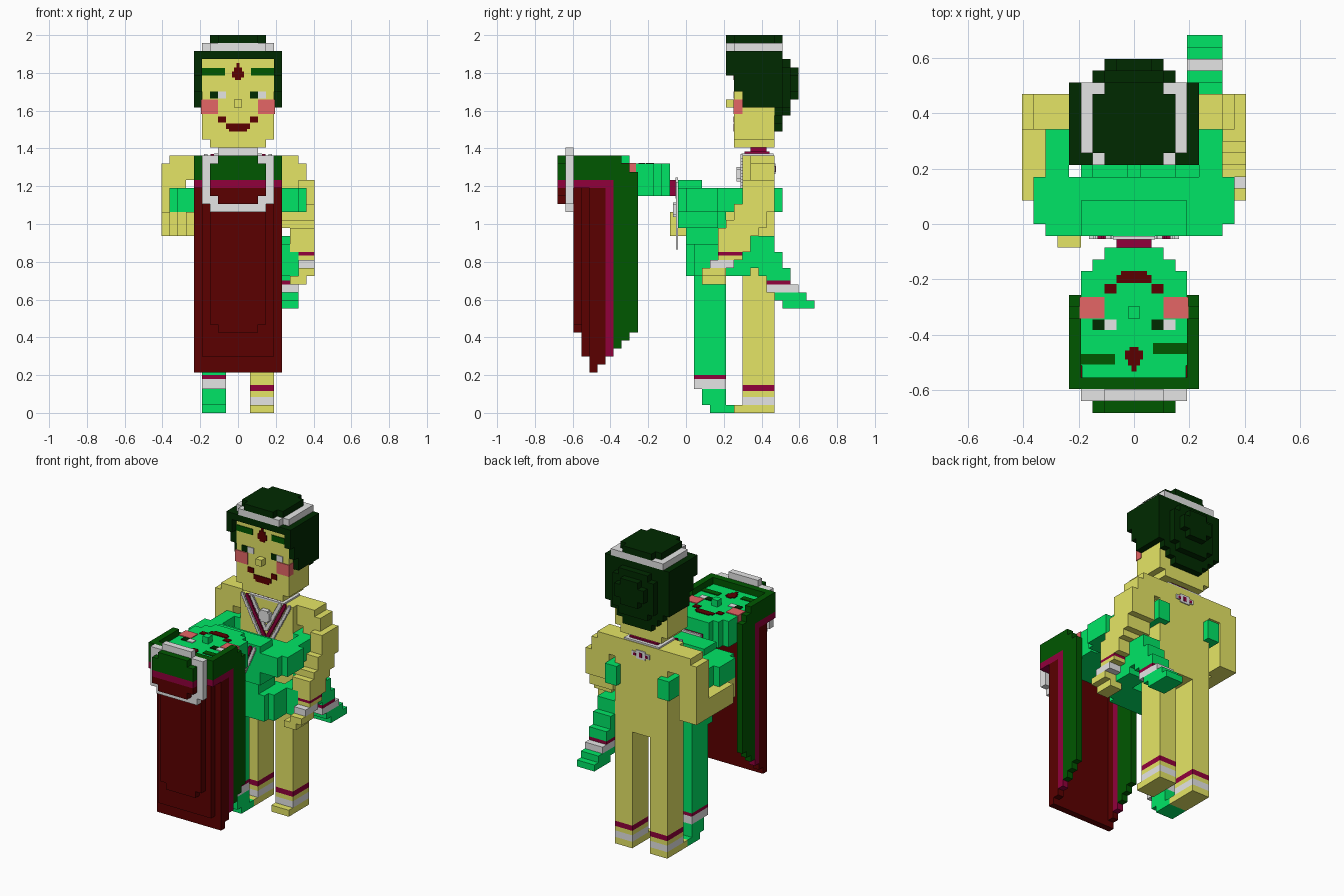
import bpy, bmesh

if "Cube" in bpy.data.objects:
    bpy.data.objects.remove(bpy.data.objects["Cube"])

UNIT = 2 / 47  # size of one block


def linear(byte):
    c = byte / 255
    return c / 12.92 if c < 0.04 else ((c + 0.055) / 1.055) ** 2.4


def colour(name, hexcode):
    mat = bpy.data.materials.new(name)
    rgba = [linear(b) for b in bytes.fromhex(hexcode)] + [1]
    mat.diffuse_color = rgba
    mat.use_nodes = True
    mat.node_tree.nodes["Principled BSDF"].inputs["Base Color"].default_value = rgba
    return mat


skin = colour("golden skin", "e5e566")
green = colour("green skin", "00e566")
leaf = colour("leaf green", "005700")
dark = colour("dark hair", "002a00")
crimson = colour("crimson", "91003b")
maroon = colour("maroon", "5b0000")
pink = colour("pink", "e56666")
white = colour("silver white", "e5e5e5")


def part(name, mat, *boxes):
    """One object made of blocks (x0, x1, y0, y1, z0, z1), in block units."""
    bm = bmesh.new()
    for b in boxes:
        lo, hi = b[0::2], b[1::2]
        cube = bmesh.ops.create_cube(bm, size=1)["verts"]
        for v in cube:
            v.co = [(hi[i] if v.co[i] > 0 else lo[i]) * UNIT for i in range(3)]
    mesh = bpy.data.meshes.new(name)
    bm.to_mesh(mesh)
    bm.free()
    mesh.materials.append(mat)
    obj = bpy.data.objects.new(name, mesh)
    bpy.context.collection.objects.link(obj)
    return obj


def mid(half, *rest):
    """Block centred on x."""
    return (-half, half, *rest)


def pair(x0, x1, *rest):
    """Block and its mirror image."""
    return (x0, x1, *rest), (-x1, -x0, *rest)


def face(prefix, place, brow_shift):
    """Painted face; place() turns (x0, x1, low, high, depth, out) into a block."""
    thin = 0.12

    def plate(name, mat, *rects):
        part(prefix + name, mat, *[place(*r, -thin, thin) for r in rects])

    plate("mouth", maroon, mid(1.5, 2.3, 3), mid(1.1, 2, 2.3), *pair(1.5, 2.5, 3.1, 3.9))
    plate("forehead_mark", maroon, mid(0.4, 8.4, 8.7), mid(0.75, 8.7, 9.5),
          mid(0.5, 9.5, 10), mid(0.2, 10, 10.5))
    plate("pupils", dark, (-3.5, -2.5, 6.1, 7), (1.5, 2.5, 6.1, 7))
    plate("eye_whites", white, (-2.5, -1.5, 6.1, 7), (2.5, 3.5, 6.1, 7))
    plate("right_brow", leaf, (-4.5, -1.6, 9, 9.9))
    plate("left_brow", leaf, (1.6, 4.5, 9 - brow_shift, 9.9 - brow_shift))
    part(prefix + "cheeks", pink, *[place(*r, -1, thin) for r in pair(2.5, 4.6, 4.2, 6)])


def chain(name, mat, width, top, bottom, y):
    """Hanging V of small beads."""
    steps = 20
    beads = []
    for i in range(steps):
        x = width * (1 - i / steps)
        z = top + (bottom - top) * i / steps
        beads += pair(x - 0.2, x + 0.2, y - 0.15, y + 0.1, z - 0.4, z + 0.2)
    part(name, mat, *beads)


# Standing figure: head and hair
part("standing_head", skin, mid(4.5, 6, 11, 34, 44), mid(3.5, 6, 11, 33, 34))
part("standing_nose", skin, mid(0.5, 5, 6, 38, 39))
face("standing_", lambda x0, x1, a, b, d, o: (x0, x1, 6 - o, 6 - d, 33 + a, 33 + b), 0)
part("standing_hair", dark,
     mid(5.5, 5, 12, 44, 45), *pair(4.5, 5.5, 5, 6, 42, 44),
     *pair(4.5, 5.5, 6, 12, 40, 44), *pair(4.5, 5.5, 7, 12, 38, 40),
     mid(4.5, 11, 12, 37, 44), mid(3.5, 11, 12, 36, 37), mid(2.5, 11, 12, 35, 36),
     mid(3.5, 12, 13, 38, 43), mid(2.5, 12, 13, 37, 44),
     mid(2.5, 13, 14, 40, 42), mid(1.5, 13, 14, 39, 43))
part("standing_hair_band", white, mid(4.5, 6, 12, 45, 46), mid(3.5, 5, 6, 45, 46))
part("standing_hair_bun", dark, mid(3.5, 6, 11, 46, 47), mid(2.5, 5, 12, 46, 47))
part("standing_neck", crimson, mid(1.5, 8, 10, 32, 33), mid(2.4, 7.3, 10.4, 32, 32.5))
part("standing_collar", white, mid(3, 6.9, 10.9, 32, 32.25))

# Standing figure: body, legs and anklets
part("standing_torso", skin, mid(4.5, 7, 11, 18, 32))
part("standing_legs", skin, *pair(1.5, 4.5, 7, 11, 3.5, 18), *pair(1.5, 4.5, 7, 11, 2, 2.7))
part("standing_anklets", white, *pair(1.5, 4.5, 7, 11, 1, 2))
part("standing_ankle_bands", crimson, *pair(1.5, 4.5, 7, 11, 2.7, 3.5))
part("standing_feet", skin, *pair(1.5, 4.5, 6, 11, 0, 1))
chain("standing_long_necklace", white, 4, 32, 24.5, 6.9)
chain("standing_middle_necklace", crimson, 3.2, 32, 26, 6.9)
chain("standing_short_necklace", white, 2.4, 32, 27.5, 6.9)
part("standing_pendant", white, mid(0.6, 6.3, 7, 28.8, 30.6), mid(0.9, 6.3, 7, 29.1, 30.3))
part("back_clasp", white, mid(1.5, 11, 11.15, 30, 30.7), mid(0.8, 11, 11.15, 29.7, 31))
part("back_clasp_gems", crimson, mid(0.25, 11, 11.2, 30, 30.7),
     *pair(0.8, 1.2, 11, 11.2, 30.1, 30.5))

# Standing figure: left arm steps forward and down
part("standing_left_arm", skin,
     (4.5, 7.5, 8, 11, 30, 32), (4.5, 8.5, 8, 11, 29, 31), (5.5, 7.5, 8, 11, 25, 29),
     (7.5, 9.5, 7, 11, 25, 29),
     (5.5, 9.5, 6, 10, 24, 25), (7.5, 9.5, 6, 10, 25, 26), (5.5, 9.5, 5, 10, 23, 24),
     (6.5, 9.5, 4, 9, 22, 23), (6.5, 9.5, 4, 8, 20, 22), (7.5, 9.5, 4, 7, 19, 19.6))
part("standing_left_arm_band", crimson, (7.5, 9.5, 4, 7, 19.6, 20))
part("standing_left_bracelet", white, (7.5, 9.5, 3, 6, 18, 19))
part("standing_left_hand", skin, (7.5, 9.5, 2, 5, 17, 18), (6.5, 8.5, 2, 5, 16, 17))

# Standing figure: right arm reaches around the partner
part("standing_right_arm", skin,
     (-8.5, -4.5, 8, 11, 29, 32), (-9.5, -6.5, 8, 11, 22, 31), (-9.5, -7.5, 2, 8, 22, 25),
     (-8.5, -6.5, 0, 3, 22, 25), (-7.5, -4.5, -1, 1, 22, 25))
part("standing_right_hand", skin, (-6.5, -4.5, -2, -1, 22, 25))

# Leaning figure: head facing up
part("leaning_head", green, mid(4.5, -12, -4, 27, 31), mid(4.4, -13, -12, 29, 31),
     mid(3.5, -4, -3, 27, 31), mid(2.5, -3, -2, 27, 31))
part("leaning_nose", green, mid(0.5, -8, -7, 31, 32))
face("leaning_", lambda x0, x1, a, b, d, o: (x0, x1, -2 - b, -2 - a, 31 + d, 31 + o), 0.9)
part("leaning_neck", crimson, mid(1.5, -2, -1, 27, 29))
part("leaning_collar", white, mid(1.8, -1.3, -1, 26.7, 29.3))

# Leaning figure: hanging hair, a channel of stepped columns
bottoms = [11, 7, 5, 6, 7, 8, 9, 10]
red_blocks, band_blocks, leaf_blocks = [mid(2.5, -14, -13, 10, 11)], [], []
for i, bottom in enumerate(bottoms):
    y = i - 14
    top = 32 - max(0, i - 5)
    if i < 3:
        red_blocks.append(mid(3.5 + i, y, y + 1, bottom, 28))
    else:
        target = red_blocks if i < 4 else band_blocks if i < 5 else leaf_blocks
        target += pair(4.5, 5.5, y, y + 1, bottom, 28)
    band = band_blocks if i < 5 else leaf_blocks
    if i == 0:
        band.append(mid(5.5, y, y + 1, 28, 29))
        leaf_blocks.append(mid(5.5, y, y + 1, 29, top))
    else:
        band += pair(4.5, 5.5, y, y + 1, 28, 29)
        leaf_blocks += pair(4.5, 5.5, y, y + 1, 29, top)
part("veil_lower", maroon, *red_blocks)
part("veil_border", crimson, *band_blocks)
part("veil_upper", leaf, *leaf_blocks)
part("veil_ring", white, mid(4.5, -15, -14, 26, 32),
     mid(3.5, -15, -14, 25, 26), mid(2.5, -15, -14, 32, 33))
part("veil_bun_lower", maroon, mid(3.5, -16, -15, 27, 28), mid(2.5, -16, -15, 26, 27))
part("veil_bun_border", crimson, mid(3.5, -16, -15, 28, 29))
part("veil_bun_upper", leaf, mid(3.5, -16, -15, 29, 31), mid(2.5, -16, -15, 31, 32))

# Leaning figure: body and embracing arms
part("leaning_torso", green, mid(4.5, -1, 4, 23, 28), mid(4.5, -1, 2, 28, 29),
     *pair(0.5, 3.5, 4, 5, 23, 27), mid(3.5, 0, 4, 20, 23), mid(4.5, 0, 5, 17, 21))
part("leaning_arms", green, *pair(4.5, 8.5, 0, 4, 25, 28), *pair(4.5, 7.5, -1, 0, 25, 28),
     *pair(5.5, 7.5, 4, 8, 25, 28), *pair(4.5, 5.5, 7, 11, 25, 28))
part("leaning_hands", green, *pair(3.5, 5.5, 11, 12, 25, 28))
chain("leaning_long_necklace", white, 3.6, 28.5, 20.3, -1.1)
chain("leaning_middle_necklace", crimson, 2.9, 28.5, 22, -1.1)
chain("leaning_short_necklace", white, 2.2, 28.5, 23.8, -1.1)
part("leaning_pendant", white, mid(0.6, -1.6, -1, 24.4, 26.2), mid(0.9, -1.6, -1, 24.7, 25.9))

# Leaning figure: standing right leg
part("leaning_right_leg", green, (-4.5, -1.5, 1, 5, 4.7, 17))
part("leaning_right_ankle_band", crimson, (-4.5, -1.5, 1, 5, 4.2, 4.7))
part("leaning_right_anklet", white, (-4.5, -1.5, 1, 5, 3, 4.2))
part("leaning_right_foot", green, (-4.5, -1.5, 2, 5, 1, 3), (-4.5, -1.5, 3, 6, 0, 1))

# Leaning figure: left leg wrapped around the hip
part("leaning_left_leg", green, (1.5, 5.5, 1, 5, 17, 21), (4.5, 7.5, 4, 8, 17, 21),
     (4.5, 7.5, 7, 11, 18, 22), (4.5, 7.5, 9, 12, 17, 20), (4.5, 7.5, 10, 13, 16.5, 18))
part("leaning_left_ankle_band", crimson, (4.5, 7.5, 10, 13, 16, 16.5))
part("leaning_left_anklet", white, (4.5, 7.5, 10, 14, 15, 16))
part("leaning_left_foot", green, (4.5, 7.5, 11, 15, 14, 15), (4.5, 7.5, 12, 16, 13, 14))
